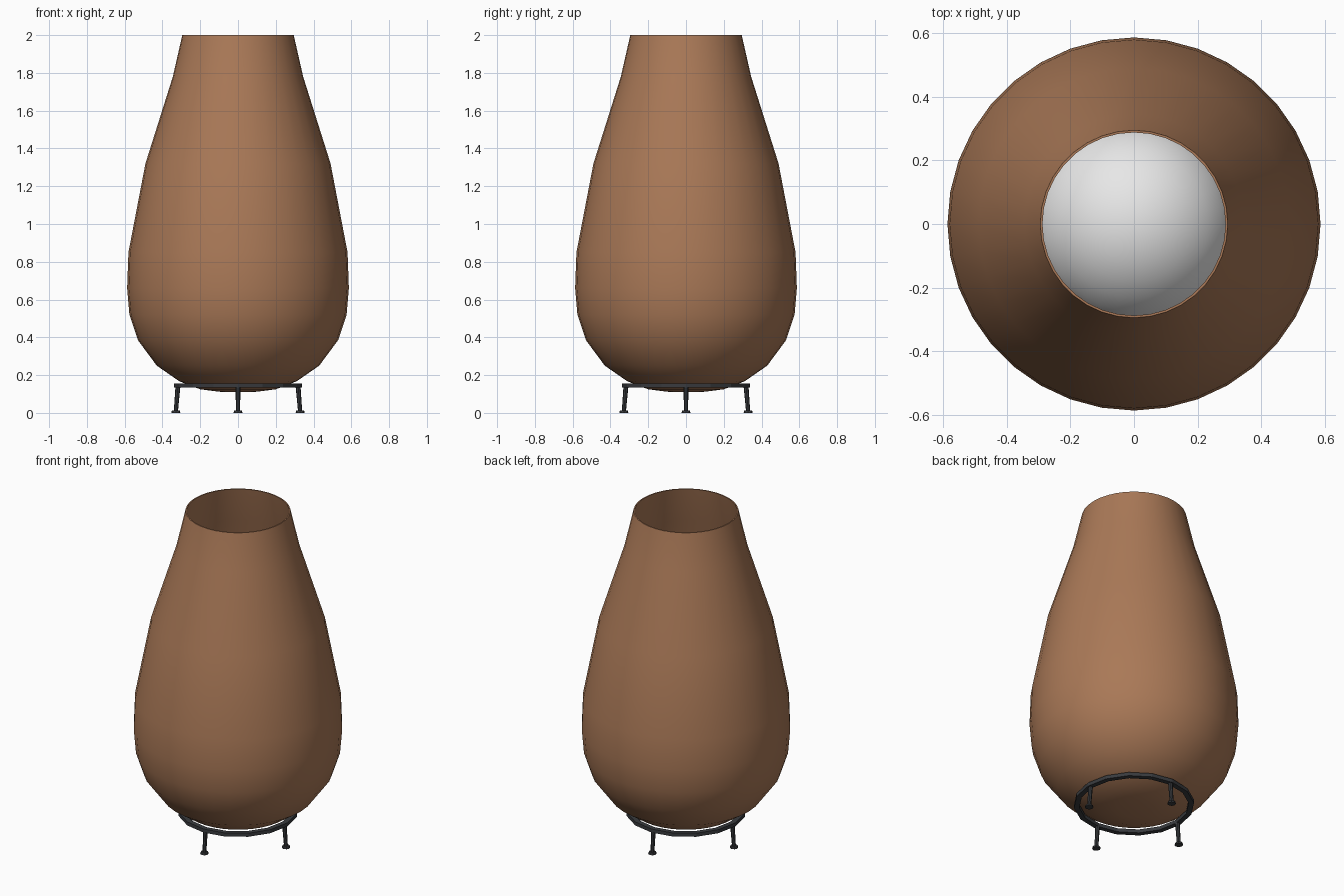
import bpy, bmesh, math
from mathutils import Vector, Matrix

cube = bpy.data.objects.get("Cube")
if cube:
    bpy.data.objects.remove(cube)


def material(name, rgb):
    m = bpy.data.materials.new(name)
    m.use_nodes = True
    m.diffuse_color = (*rgb, 1)
    m.node_tree.nodes["Principled BSDF"].inputs["Base Color"].default_value = (*rgb, 1)
    return m


terracotta = material("terracotta", (0.40, 0.19, 0.095))
iron = material("dark_iron", (0.04, 0.043, 0.048))
white = material("white", (0.8, 0.8, 0.8))


def finish(name, bm, mat, smooth=False):
    bmesh.ops.recalc_face_normals(bm, faces=bm.faces)
    me = bpy.data.meshes.new(name)
    bm.to_mesh(me)
    bm.free()
    me.materials.append(mat)
    ob = bpy.data.objects.new(name, me)
    bpy.context.collection.objects.link(ob)
    if smooth:
        bpy.ops.object.select_all(action="DESELECT")
        ob.select_set(True)
        bpy.context.view_layer.objects.active = ob
        bpy.ops.object.shade_smooth_by_angle(angle=math.radians(40))
    return ob


def lathe(name, profile, steps, mat, closed=False, smooth=False):
    """Spin an (radius, height) profile around z."""
    bm = bmesh.new()
    vs = [bm.verts.new((r, 0, z)) for r, z in profile]
    pairs = list(zip(vs, vs[1:])) + ([(vs[-1], vs[0])] if closed else [])
    edges = [bm.edges.new(p) for p in pairs]
    bmesh.ops.spin(bm, geom=vs + edges, cent=(0, 0, 0), axis=(0, 0, 1),
                   angle=math.tau, steps=steps)
    bmesh.ops.remove_doubles(bm, verts=bm.verts, dist=0.0005)
    return finish(name, bm, mat, smooth)


# Thin-walled pot: outer profile up to the rim, then back down inside
outer = [(0, 0.11), (0.1, 0.112), (0.2, 0.125), (0.31, 0.167), (0.43, 0.25),
         (0.53, 0.385), (0.575, 0.52), (0.587, 0.66), (0.58, 0.85),
         (0.49, 1.32), (0.345, 1.78), (0.295, 2.0)]
wall = 0.007
inner = [(max(r - wall, 0), z + (wall if z < 0.5 else 0)) for r, z in reversed(outer)]
lathe("pot_body", outer + inner, 36, terracotta, smooth=True)

# Globe resting inside the pot
bm = bmesh.new()
bmesh.ops.create_uvsphere(bm, u_segments=32, v_segments=16, radius=0.33,
                          matrix=Matrix.Translation((0, 0, 0.5)))
finish("inner_globe", bm, white, smooth=True)

# Stand ring
lathe("stand_ring", [(0.308, 0.134), (0.338, 0.134), (0.338, 0.156), (0.308, 0.156)],
      16, iron, closed=True)


# Four splayed legs with flat feet
def leg(name, angle):
    bm = bmesh.new()
    top, foot = Vector((0.318, 0, 0.14)), Vector((0.329, 0, 0.008))
    d = foot - top
    place = Matrix.Translation((top + foot) / 2) @ d.to_track_quat("Z", "Y").to_matrix().to_4x4()
    bmesh.ops.create_cone(bm, cap_ends=True, segments=8, radius1=0.013, radius2=0.011,
                          depth=d.length, matrix=place)
    bmesh.ops.create_cone(bm, cap_ends=True, segments=8, radius1=0.024, radius2=0.021,
                          depth=0.012, matrix=Matrix.Translation((0.329, 0, 0.006)))
    bmesh.ops.rotate(bm, verts=bm.verts, matrix=Matrix.Rotation(angle, 3, "Z"))
    finish(name, bm, iron)


for i, side in enumerate(("left", "back", "right", "front")):
    leg(side + "_leg", i * math.pi / 2)
